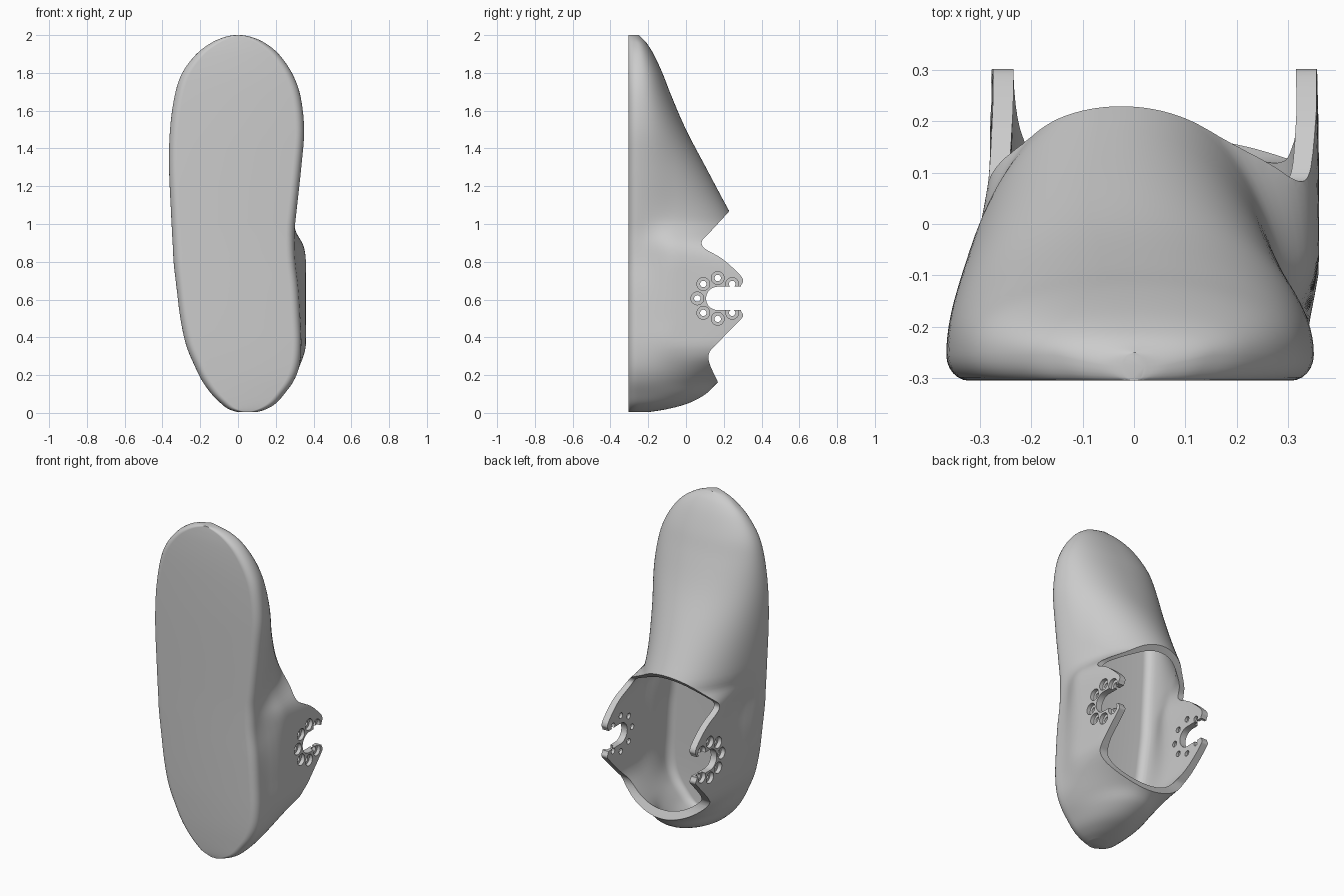
import bpy, bmesh, math

cube = bpy.data.objects.get("Cube")
if cube:
    bpy.data.objects.remove(cube, do_unlink=True)

SOLE = -0.305      # underside of the sole
WALL = 0.04        # shell thickness
TAB_Y, TAB_Z = 0.168, 0.606   # centre of the slot in each side tab

# Sections from heel to toe:
# z, sole edge right/left, upper edge right/left, crown height, squareness
SECTIONS = [
    (0.004, 0.00, 0.10, 0.00, 0.10, -0.20, 2.0),
    (0.02, -0.05, 0.15, -0.05, 0.15, -0.10, 2.0),
    (0.05, -0.09, 0.20, -0.09, 0.20, 0.01, 2.0),
    (0.10, -0.14, 0.245, -0.14, 0.245, 0.105, 2.1),
    (0.17, -0.19, 0.295, -0.185, 0.295, 0.18, 2.2),
    (0.25, -0.23, 0.325, -0.22, 0.33, 0.32, 2.8),
    (0.36, -0.275, 0.335, -0.265, 0.36, 0.50, 5),
    (0.50, -0.305, 0.33, -0.28, 0.36, 0.6, 6),
    (0.66, -0.325, 0.32, -0.28, 0.36, 0.6, 6),
    (0.79, -0.34, 0.305, -0.28, 0.36, 0.55, 5),
    (0.88, -0.345, 0.30, -0.295, 0.35, 0.42, 3.2),
    (0.97, -0.35, 0.30, -0.33, 0.315, 0.29, 2.1),
    (1.07, -0.355, 0.31, -0.35, 0.30, 0.228, 2.0),
    (1.30, -0.365, 0.335, -0.365, 0.325, 0.105, 2.0),
    (1.50, -0.36, 0.35, -0.36, 0.345, 0.00, 2.1),
    (1.68, -0.335, 0.33, -0.335, 0.33, -0.078, 2.2),
    (1.80, -0.295, 0.285, -0.295, 0.285, -0.125, 2.3),
    (1.90, -0.22, 0.215, -0.22, 0.215, -0.172, 2.3),
    (1.96, -0.14, 0.14, -0.14, 0.14, -0.21, 2.2),
    (1.99, -0.07, 0.07, -0.07, 0.07, -0.24, 2.0),
    (2.0, -0.02, 0.02, -0.02, 0.02, -0.25, 2.0),
]

# Rim seen from the side as (y, z), throat to heel
RIM = [
    (0.30, 1.15), (0.222, 1.06), (0.13, 0.96), (0.085, 0.91), (0.10, 0.87),
    (0.19, 0.817), (0.28, 0.737), (0.302, 0.70), (0.29, 0.668), (0.285, 0.61),
    (0.29, 0.545), (0.302, 0.515), (0.28, 0.485), (0.155, 0.357),
    (0.122, 0.315), (0.125, 0.26), (0.167, 0.167), (0.20, 0.09),
]


def spline(points, steps):
    """Smooth curve through points of any dimension."""
    out = []
    for i in range(len(points) - 1):
        a, b = points[max(i - 1, 0)], points[i]
        c, d = points[i + 1], points[min(i + 2, len(points) - 1)]
        for k in range(steps):
            t = k / steps
            out.append([q + t / 2 * (r - p + t * (2 * p - 5 * q + 4 * r - s
                        + t * (3 * (q - r) + s - p)))
                        for p, q, r, s in zip(a, b, c, d)])
    out.append(list(points[-1]))
    return out


def make_object(name, bm):
    bmesh.ops.recalc_face_normals(bm, faces=bm.faces)
    if bm.calc_volume(signed=True) < 0:
        bmesh.ops.reverse_faces(bm, faces=bm.faces)
    mesh = bpy.data.meshes.new(name)
    bm.to_mesh(mesh)
    bm.free()
    obj = bpy.data.objects.new(name, mesh)
    bpy.context.collection.objects.link(obj)
    return obj


def skin(bm, rings):
    """Join equal rings of points into a closed solid."""
    rings = [[bm.verts.new(p) for p in ring] for ring in rings]
    for a, b in zip(rings, rings[1:]):
        for i in range(len(a)):
            bm.faces.new((a[i - 1], a[i], b[i], b[i - 1]))
    bm.faces.new(rings[0][::-1])
    bm.faces.new(rings[-1])


def section(row, inset):
    """One closed outline: domed upper, rounded sole edge, flat sole."""
    z, left, right, up_left, up_right, crown, power = row
    bottom = SOLE + inset * 1.2
    crown = max(crown - inset, bottom + 0.02)
    base = min(bottom + 0.05, (bottom + crown) / 2)
    z = 1 + (z - 1) * (1 - inset)
    points = []

    def middle_and_half(y):
        t = min(max((y - base) / 0.2, 0), 1)
        t = t * t * (3 - 2 * t)
        lo = left + (up_left - left) * t + inset
        hi = min(right + (up_right - right) * t, 0.36) - inset
        return (lo + hi) / 2, max((hi - lo) / 2, 0.01)

    # Upper wall and crown
    count = 64
    for i in range(count + 1):
        a = math.pi * i / count
        s = min(max(math.sin(a), 0), 1)
        y = base + (crown - base) * s
        mid, half = middle_and_half(y)
        width = half * (1 - s ** power) ** (1 / power)
        points.append((mid + math.copysign(width, math.cos(a)), y, z))
    # Rounded sole edges
    mid, half = middle_and_half(base)
    radius = min(0.045, half * 0.8)
    quarter = [math.pi / 2 * i / 6 for i in range(1, 7)]
    for side, angles in ((-1, quarter), (1, quarter[::-1])):
        for a in angles:
            points.append((mid + side * (half - radius * (1 - math.cos(a))),
                           base - (base - bottom) * math.sin(a), z))
    return points


def loft(name, inset):
    bm = bmesh.new()
    skin(bm, [section(row, inset) for row in spline(SECTIONS, 5)])
    return make_object(name, bm)


def add_prism(bm, outline, x0, x1):
    """Extrude a (y, z) outline along x."""
    skin(bm, [[(x, y, z) for y, z in outline] for x in (x0, x1)])


def arc(y, z, r, start, end, count):
    return [(y + r * math.cos(start + (end - start) * i / count),
             z + r * math.sin(start + (end - start) * i / count))
            for i in range(count + 1)]


def cut(target, cutter):
    """Subtract the cutter, using the first solver that leaves a solid."""
    cutter.hide_render = True
    mod = target.modifiers.new("cut", 'BOOLEAN')
    mod.operation = 'DIFFERENCE'
    mod.object = cutter
    for solver in ('MANIFOLD', 'EXACT', 'FLOAT'):
        mod.solver = solver
        bpy.context.view_layer.update()
        graph = bpy.context.evaluated_depsgraph_get()
        result = bpy.data.meshes.new_from_object(target.evaluated_get(graph))
        if len(result.polygons) > 0:
            break
    target.modifiers.remove(mod)
    if len(result.polygons) > 0:
        target.data = result
    bpy.data.objects.remove(cutter, do_unlink=True)


# Hollow shoe shell
shell = loft("shoe_shell", 0)
cut(shell, loft("cavity", WALL))

# Foot opening, leaving a tab on each side
bm = bmesh.new()
add_prism(bm, spline(RIM, 6) + [(0.20, -0.2), (1.5, -0.2), (1.5, 1.15)], -0.7, 0.7)
cut(shell, make_object("opening", bm))

# Open slot through both tabs
bm = bmesh.new()
slot = arc(TAB_Y, TAB_Z, 0.062, math.pi / 2, math.pi * 1.5, 24)
add_prism(bm, slot + [(0.5, TAB_Z - 0.062), (0.5, TAB_Z + 0.062)], -0.7, 0.7)
cut(shell, make_object("slot", bm))

# Ring of seven screw holes, then their wide outer recesses
centres = arc(TAB_Y, TAB_Z, 0.108, math.pi / 4, math.pi * 7 / 4, 6)
for name, radius, spans in (("holes", 0.017, [(-0.7, 0.7)]),
                            ("recesses", 0.034, [(-0.7, -0.255), (0.337, 0.7)])):
    bm = bmesh.new()
    for y, z in centres:
        for x0, x1 in spans:
            add_prism(bm, arc(y, z, radius, 0, math.tau, 24)[:-1], x0, x1)
    cut(shell, make_object(name, bm))

# Plain grey finish
grey = bpy.data.materials.new("plain_grey")
grey.use_nodes = True
colour = (0.6, 0.6, 0.6, 1)
grey.diffuse_color = colour
grey.node_tree.nodes["Principled BSDF"].inputs["Base Color"].default_value = colour
shell.data.materials.clear()
shell.data.materials.append(grey)

bpy.ops.object.select_all(action='DESELECT')
shell.select_set(True)
bpy.context.view_layer.objects.active = shell
bpy.ops.object.shade_smooth_by_angle(angle=math.radians(35))
